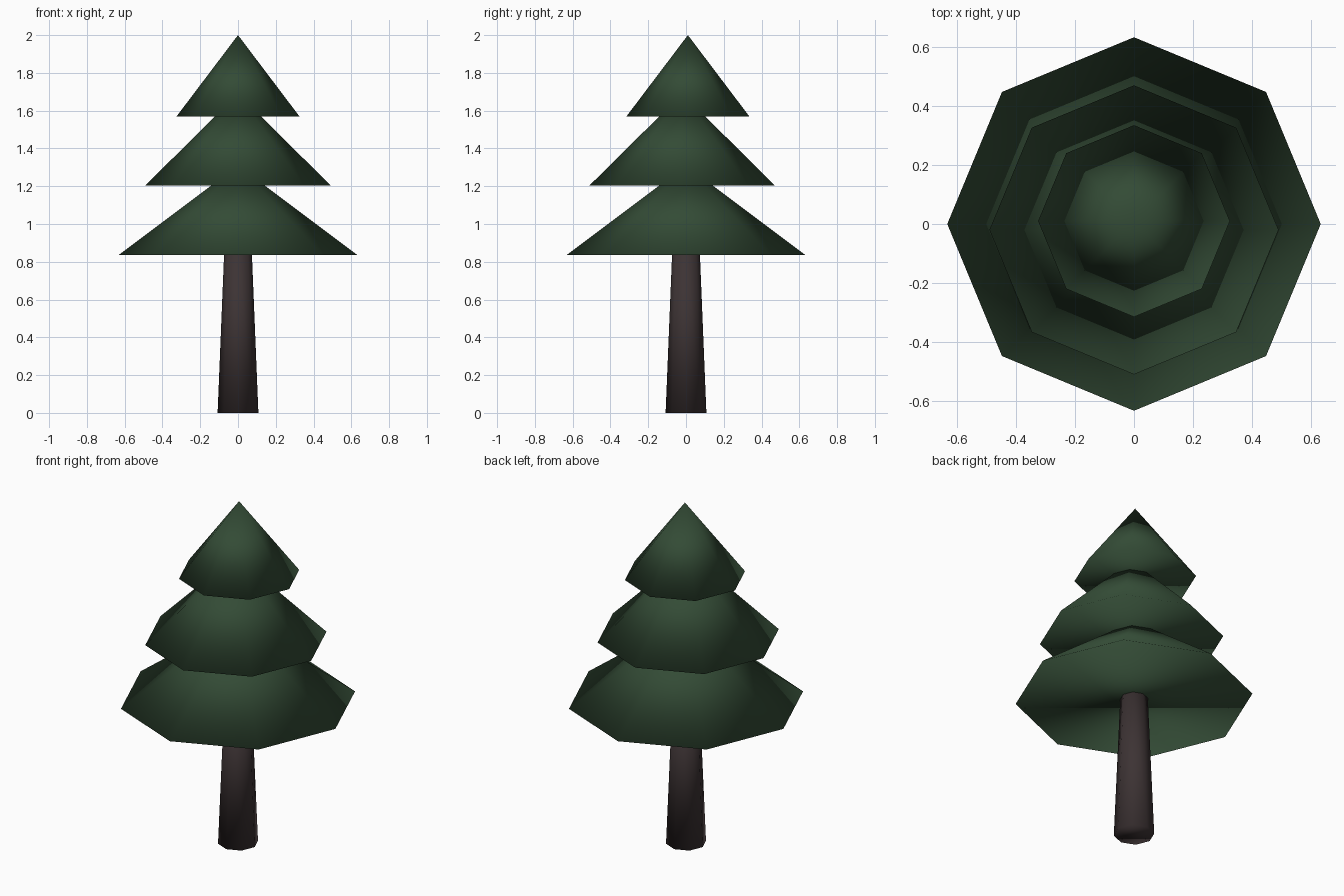
import bpy

if "Cube" in bpy.data.objects:
    bpy.data.objects.remove(bpy.data.objects["Cube"])


def make_material(name, rgb):
    mat = bpy.data.materials.new(name)
    mat.diffuse_color = (*rgb, 1.0)
    mat.use_nodes = True
    mat.node_tree.nodes["Principled BSDF"].inputs["Base Color"].default_value = mat.diffuse_color
    return mat


def make_cone(name, mat, r_bottom, r_top, z0, z1, y=0.0):
    """Eight-sided cone or frustum with corners on the axes, smooth across all edges."""
    bpy.ops.mesh.primitive_cone_add(vertices=8, radius1=r_bottom, radius2=r_top,
                                    depth=z1 - z0, location=(0, y, (z0 + z1) / 2))
    obj = bpy.context.object
    obj.name = name
    obj.data.materials.append(mat)
    bpy.ops.object.shade_smooth()
    return obj


green = make_material("dark_green_needles", (0.033, 0.070, 0.036))
brown = make_material("dark_brown_bark", (0.046, 0.033, 0.034))

# Tapered trunk, ending just inside the lowest tier
make_cone("trunk", brown, 0.108, 0.072, 0.0, 0.88)

# Three stacked foliage tiers: name, radius, base z, tip z, y offset
for name, radius, z0, z1, y in (
    ("lower_foliage", 0.633, 0.835, 1.31, 0.0),
    ("middle_foliage", 0.49, 1.205, 1.69, -0.02),
    ("top_foliage", 0.325, 1.57, 2.0, 0.01),
):
    make_cone(name, green, radius, 0.0, z0, z1, y)
